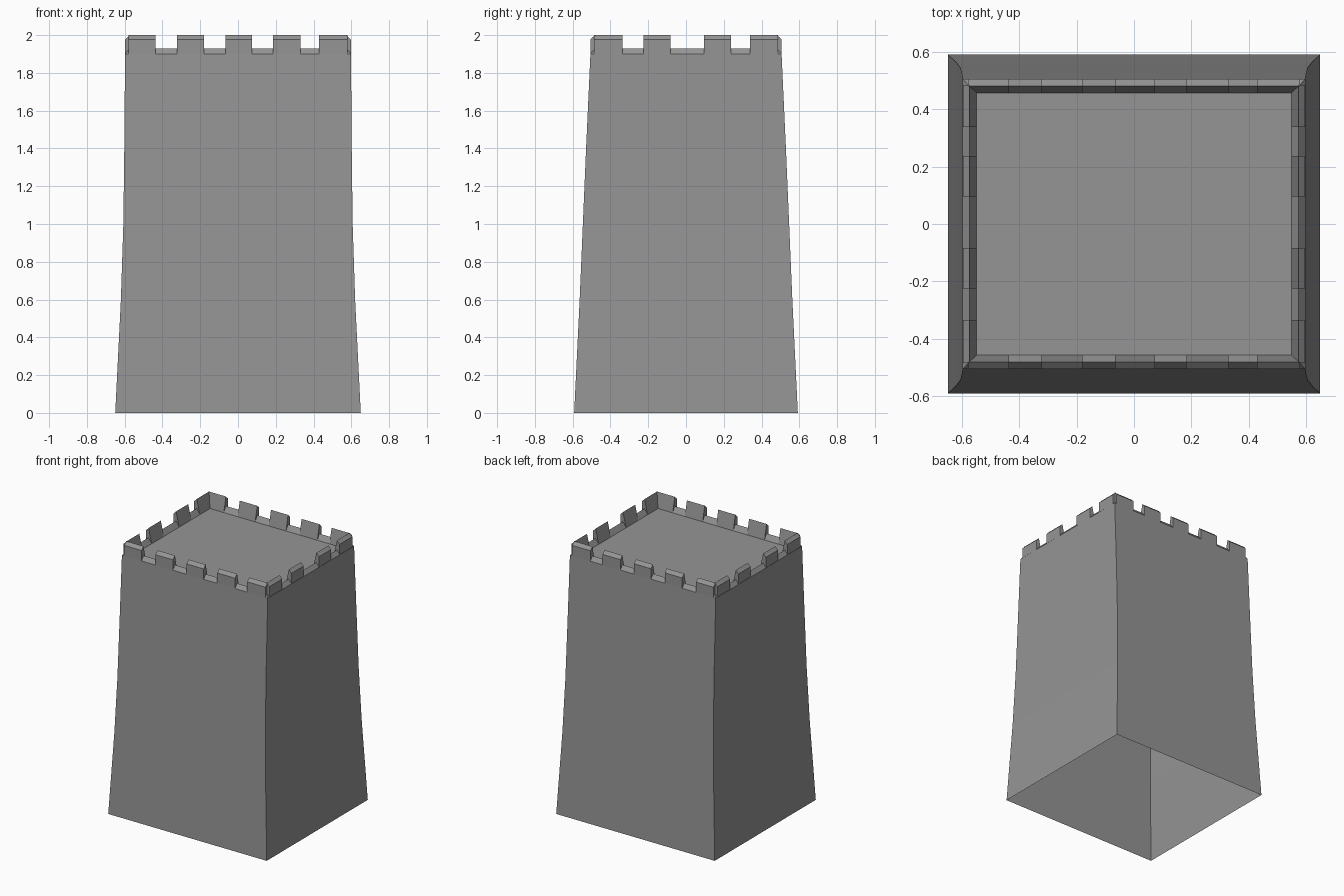
import bpy, bmesh

cube = bpy.data.objects.get("Cube")
if cube:
    bpy.data.objects.remove(cube, do_unlink=True)

stone = bpy.data.materials.new("grey_stone")
stone.use_nodes = True
grey = (0.3, 0.3, 0.3, 1)
stone.diffuse_color = grey
stone.node_tree.nodes["Principled BSDF"].inputs["Base Color"].default_value = grey


def add_object(name, bm, recalc=True):
    if recalc:
        bmesh.ops.recalc_face_normals(bm, faces=bm.faces)
    mesh = bpy.data.meshes.new(name)
    bm.to_mesh(mesh)
    bm.free()
    mesh.materials.append(stone)
    obj = bpy.data.objects.new(name, mesh)
    bpy.context.collection.objects.link(obj)
    return obj


def loft(name, rings, cap_top=False):
    """Rectangular rings (half x, half y, z) joined from bottom to top."""
    bm = bmesh.new()
    loops = [[bm.verts.new((sx * x, sy * y, z))
              for sx, sy in ((-1, -1), (1, -1), (1, 1), (-1, 1))]
             for x, y, z in rings]
    for low, high in zip(loops, loops[1:]):
        for i in range(4):
            j = (i + 1) % 4
            bm.faces.new((low[i], low[j], high[j], high[i]))
    if cap_top:
        bm.faces.new(loops[-1])
    return add_object(name, bm, recalc=False)


# Hollow tapering walls, open underneath
loft("tower_walls", [(0.65, 0.592, 0), (0.62, 0.563, 0.6), (0.607, 0.546, 1.0),
                     (0.602, 0.529, 1.4), (0.598, 0.506, 1.9)])

# Low sloping parapet and the roof deck inside it
loft("parapet_and_deck", [(0.598, 0.506, 1.9), (0.575, 0.482, 1.93),
                          (0.55, 0.458, 1.89)], cap_top=True)


def merlons(name, axis, side, outer, ridge, inner, spans):
    """Bevelled blocks along one wall; axis is the direction the wall faces."""
    profile = [(inner, 1.89), (outer, 1.9), (outer, 1.977), (ridge, 2.0)]
    bm = bmesh.new()
    for start, end in spans:
        ends = []
        for t in (start, end):
            ends.append([bm.verts.new((side * d, t, z) if axis == "x" else (t, side * d, z))
                         for d, z in profile])
        a, b = ends
        bm.faces.new(a)
        bm.faces.new(b[::-1])
        for i in range(4):
            j = (i + 1) % 4
            bm.faces.new((a[i], b[i], b[j], a[j]))
    add_object(name, bm)


# Battlements on all four walls
long_spans = [(-0.58, -0.437), (-0.323, -0.18), (-0.067, 0.073), (0.184, 0.33), (0.43, 0.58)]
short_spans = [(-0.486, -0.335), (-0.226, -0.083), (0.096, 0.238), (0.338, 0.486)]
for label, side in (("front", -1), ("back", 1)):
    merlons(label + "_battlements", "y", side, 0.506, 0.482, 0.458, long_spans)
for label, side in (("right", -1), ("left", 1)):
    merlons(label + "_battlements", "x", side, 0.597, 0.575, 0.55, short_spans)
